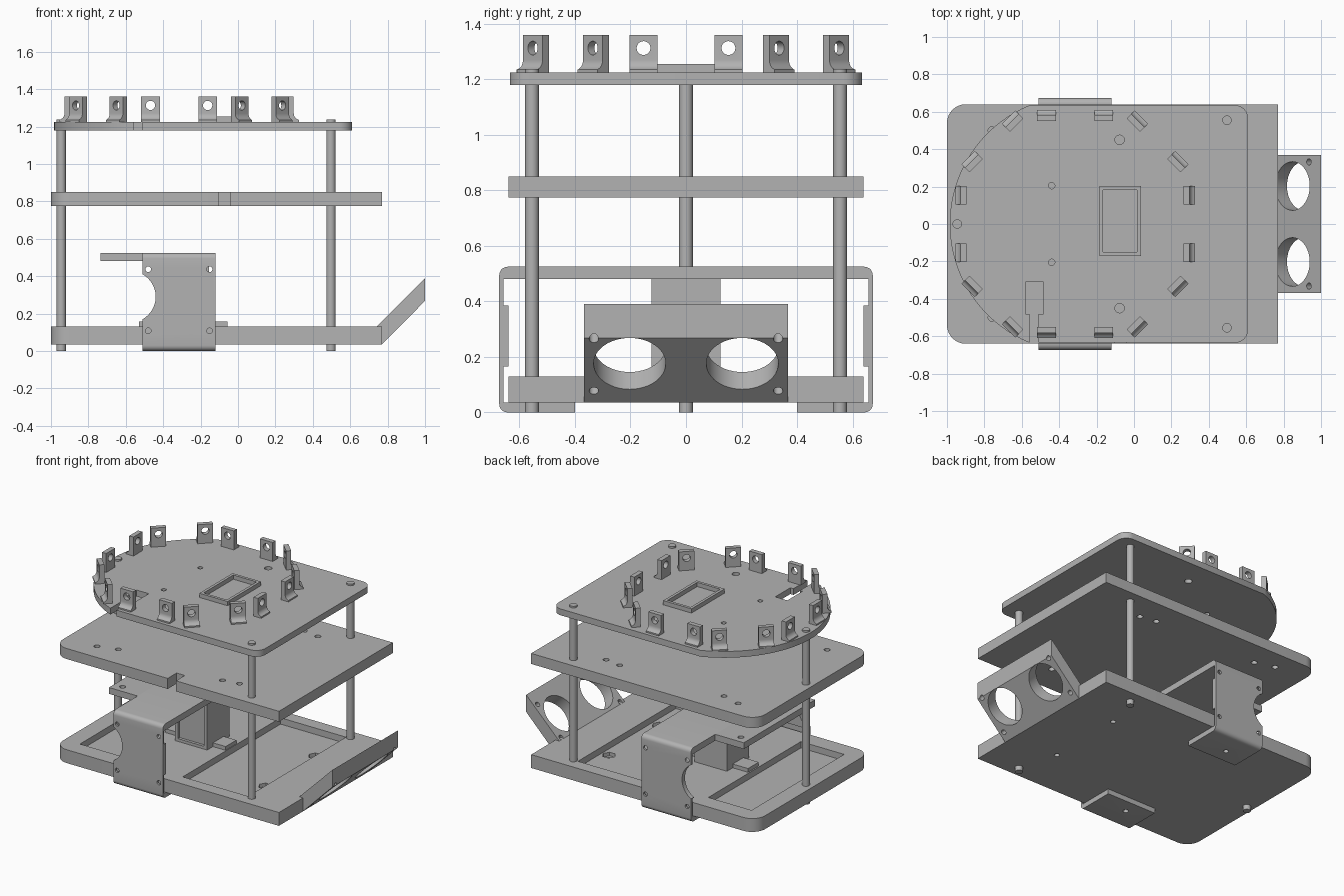
import bpy, bmesh, math
from math import sin, cos, pi, radians
from mathutils import Matrix, Vector

if "Cube" in bpy.data.objects:
    bpy.data.objects.remove(bpy.data.objects["Cube"])

grey = bpy.data.materials.new("plain grey")
grey.use_nodes = True
COLOUR = (0.45, 0.45, 0.45, 1)
grey.diffuse_color = COLOUR
grey.node_tree.nodes["Principled BSDF"].inputs["Base Color"].default_value = COLOUR

AXES = {"x": lambda u, v, w: (w, u, v),
        "y": lambda u, v, w: (u, w, v),
        "z": lambda u, v, w: (u, v, w)}


def prism(name, pts, lo, hi, axis="z", matrix=None):
    """Extrude a flat outline along an axis."""
    bm = bmesh.new()
    place = AXES[axis]
    face = bm.faces.new([bm.verts.new(place(u, v, lo)) for u, v in pts])
    out = bmesh.ops.extrude_face_region(bm, geom=[face])
    step = Vector(place(0, 0, hi - lo))
    bmesh.ops.translate(bm, vec=step, verts=[v for v in out["geom"] if isinstance(v, bmesh.types.BMVert)])
    bmesh.ops.recalc_face_normals(bm, faces=bm.faces)
    if matrix:
        bm.transform(matrix)
    mesh = bpy.data.meshes.new(name)
    bm.to_mesh(mesh)
    bm.free()
    mesh.materials.append(grey)
    obj = bpy.data.objects.new(name, mesh)
    bpy.context.collection.objects.link(obj)
    return obj


def arc(cx, cy, r, a0, a1, n=8):
    return [(cx + r * cos(radians(a0 + (a1 - a0) * i / n)),
             cy + r * sin(radians(a0 + (a1 - a0) * i / n))) for i in range(n + 1)]


def rect(u0, u1, v0, v1):
    return [(u0, v0), (u1, v0), (u1, v1), (u0, v1)]


def rod(name, u, v, r, lo, hi, axis="z", n=24, matrix=None):
    return prism(name, arc(u, v, r, 0, 360 - 360 / n, n - 1), lo, hi, axis, matrix)


def cut(obj, cutters):
    """Subtract each cutter, then throw it away."""
    for c in cutters:
        c.hide_render = True
        mod = obj.modifiers.new("cut", "BOOLEAN")
        mod.operation, mod.solver, mod.object = "DIFFERENCE", "EXACT", c
        bpy.context.view_layer.update()
        deps = bpy.context.evaluated_depsgraph_get()
        mesh = bpy.data.meshes.new_from_object(obj.evaluated_get(deps))
        obj.modifiers.clear()
        obj.data = mesh
        bpy.data.objects.remove(c)


def holes(spots, r, lo=-0.2, hi=2, axis="z", n=24):
    return [rod("cutter", u, v, r, lo, hi, axis, n) for u, v in spots]


def both(spots):
    return [(x, s * y) for x, y in spots for s in (1, -1)]


# Base tray and middle deck share an outline
deck = arc(-0.9, 0.54, 0.1, 90, 180) + arc(-0.9, -0.54, 0.1, 180, 270) + [(0.77, -0.64), (0.77, 0.64)]
base = prism("base_tray", deck, 0.035, 0.13)
nuts = both([(0.41, 0.28)])
cut(base, [prism("cutter", rect(-0.05, 0.465, -0.55, 0.55), 0.085, 0.3),
           prism("cutter", rect(-0.88, -0.54, -0.52, 0.52), 0.085, 0.3)]
    + holes(nuts, 0.045, 0.06, 0.3, n=6) + holes(nuts, 0.018))

middle = prism("middle_deck", deck, 0.775, 0.85)
cut(middle, [prism("cutter", rect(-0.105, -0.04, -0.8, -0.54), 0.5, 1)]
    + holes(both([(-0.76, 0.5), (-0.62, 0.46), (0.2, 0.46), (0.32, 0.44)]), 0.02))

# Top deck with a round end, a slot and screw holes
top_outline = (arc(-0.299, 0, 0.686, 112.3, 247.7, 40)
               + arc(0.54, -0.565, 0.07, 270, 360) + arc(0.54, 0.565, 0.07, 0, 90))
top = prism("top_deck", top_outline, 1.18, 1.225)
cut(top, [prism("cutter", rect(-0.58, -0.485, -0.48, -0.31), 1, 1.4),
          prism("cutter", rect(-0.56, -0.51, -0.8, -0.47), 1, 1.4)]
    + holes(both([(-0.077, 0.45)]), 0.025) + holes(both([(-0.44, 0.205)]), 0.017))

# Raised rectangular frame on the top deck
frame = prism("raised_frame", rect(-0.185, 0.037, -0.17, 0.203), 1.225, 1.255)
cut(frame, [prism("cutter", rect(-0.165, 0.017, -0.15, 0.183), 1.2, 1.3)])

# Posts
for i, (x, y) in enumerate([(-0.945, 0), (0.497, 0.555), (0.497, -0.555)]):
    rod(f"post_{i + 1}", x, y, 0.025, 0, 1.237)

# Ring of upright tabs with curved feet and a screw hole
foot = [(-0.03, 1.225), (0.03, 1.225), (0.03, 1.235)] + arc(0.038, 1.27, 0.035, 250, 180, 6) \
    + [(0.003, 1.36), (-0.03, 1.36)]
for k in range(8):
    radius = 0.625 if k % 2 else (0.61 if k % 4 == 0 else 0.58)
    for side in (-1, 1):
        m = (Matrix.Translation((-0.315, 0, 0)) @ Matrix.Rotation(k * pi / 4, 4, "Z")
             @ Matrix.Translation((radius, side * 0.153, 0)))
        tab = prism(f"tab_{k + 1}_{'a' if side < 0 else 'b'}", foot, -0.05, 0.05, "y", m)
        cut(tab, [rod("cutter", 0, 1.313, 0.025, -0.1, 0.1, "x", 20, m)])

# Clamp bracket: feet under the base, side walls and a bridge on top
half = ([(0.40, 0.035), (0.40, 0)] + arc(0.643, 0.03, 0.03, 270, 360, 5)
        + arc(0.643, 0.495, 0.03, 0, 90, 5))
inner = [(0.658, 0.48), (0.658, 0.385), (0.64, 0.385), (0.64, 0.165), (0.658, 0.165), (0.658, 0.035)]
profile = half + [(-y, z) for y, z in reversed(half)] \
    + [(-y, z) for y, z in reversed(inner)] + inner
bracket = prism("clamp_bracket", profile, -0.51, -0.12, "x")
cut(bracket, [rod("cutter", -0.578, 0.29, 0.138, -1, 1, "y", 48)]
    + holes([(x, z) for x in (-0.48, -0.152) for z in (0.108, 0.437)], 0.015, -1, 1, "y")
    + holes(both([(-0.35, 0.5)]), 0.018, -0.1, 0.1))

# Shelf reaching out from the bridge
shelf = prism("shelf", rect(-0.735, -0.51, -0.40, 0.40), 0.48, 0.525)
cut(shelf, holes(both([(-0.67, 0.34)]), 0.02))

# Central column with a recessed face, and its foot bar
column = prism("column", rect(-0.41, -0.155, -0.125, 0.125), 0.12, 0.48)
cut(column, [prism("cutter", rect(-0.385, -0.18, -0.3, -0.105), 0.15, 0.46)])
prism("column_foot", rect(-0.53, -0.055, -0.06, 0.06), 0.08, 0.157)

# Slanted sensor plate with two large round openings
plate = prism("sensor_plate", [(0.74, 0.13), (0.77, 0.035), (1, 0.268), (1, 0.39)], -0.368, 0.368, "y")


def slanted(x, y, z, r, n):
    m = Matrix.Translation((x, y, z)) @ Matrix.Rotation(-pi / 4, 4, "Y")
    return rod("cutter", 0, 0, r, -0.4, 0.4, "z", n, m)


cut(plate, [slanted(0.91, s * 0.203, 0.175, 0.13, 48) for s in (-1, 1)]
    + [slanted(x, s * 0.332, z, 0.017, 20) for s in (-1, 1) for x, z in ((0.81, 0.08), (0.99, 0.27))])

# Smooth the round walls, keep the edges sharp
parts = [o for o in bpy.context.collection.objects if o.type == "MESH"]
bpy.ops.object.select_all(action="DESELECT")
for o in parts:
    o.select_set(True)
bpy.context.view_layer.objects.active = parts[0]
bpy.ops.object.shade_smooth_by_angle(angle=radians(30))
